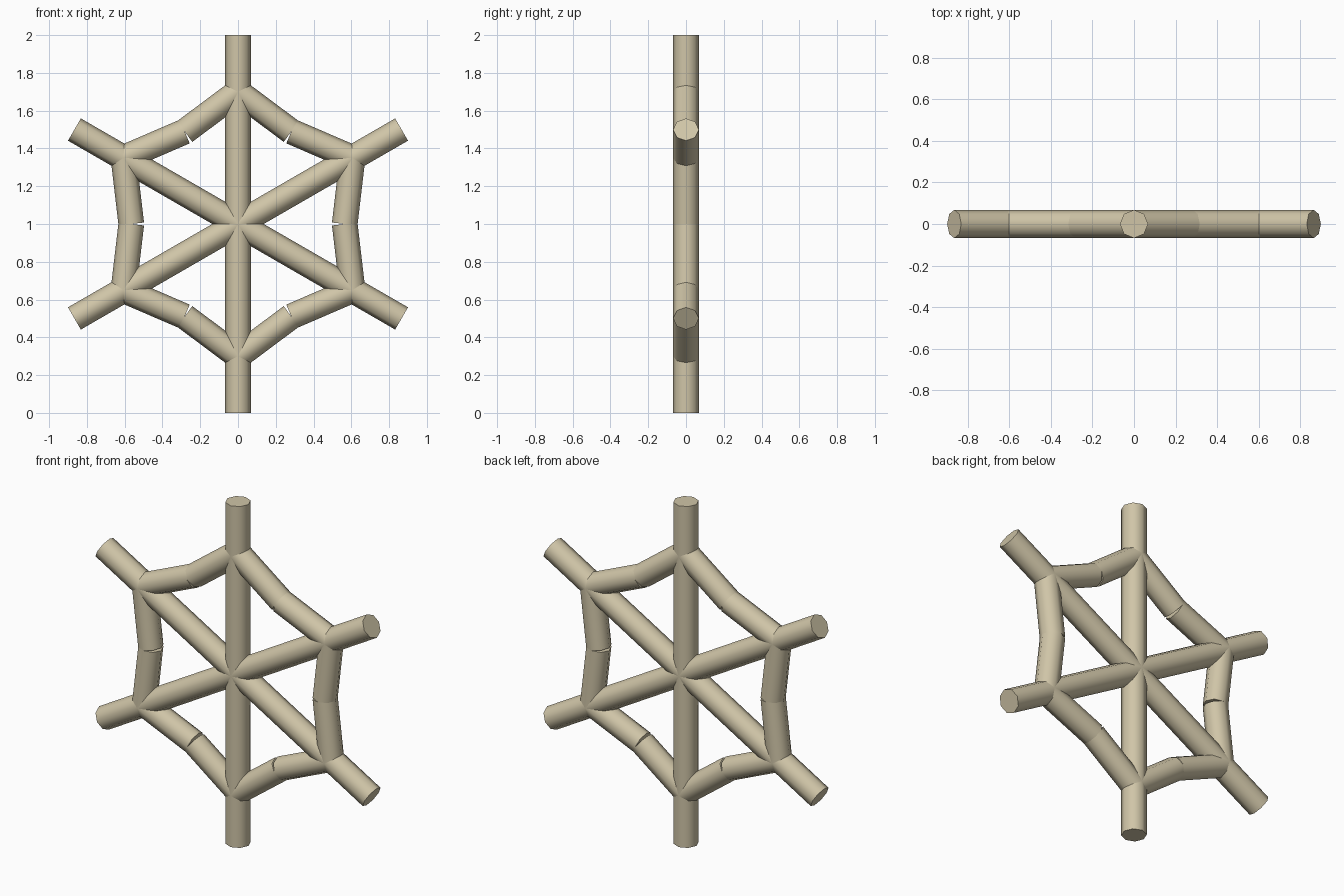
import bpy, math
from mathutils import Vector, Matrix

if "Cube" in bpy.data.objects:
    bpy.data.objects.remove(bpy.data.objects["Cube"])

RADIUS = 0.068      # thickness of every pole
SIDES = 8
HUB = Vector((0, 0, 1))

wood = bpy.data.materials.new("pale_tan")
wood.diffuse_color = (0.63, 0.56, 0.39, 1)
wood.use_nodes = True
wood.node_tree.nodes["Principled BSDF"].inputs["Base Color"].default_value = wood.diffuse_color


def polar(r, degrees):
    a = math.radians(degrees)
    return HUB + Vector((r * math.cos(a), 0, r * math.sin(a)))


def pole(name, start, end):
    """Eight-sided pole between two points, one long edge facing the front."""
    d = (end - start).normalized()
    side = Vector((0, 1, 0)).cross(d)
    rot = Matrix((side, Vector((0, 1, 0)), d)).transposed()
    bpy.ops.mesh.primitive_cylinder_add(vertices=SIDES, radius=RADIUS,
                                        depth=(end - start).length)
    ob = bpy.context.object
    ob.name = name
    ob.data.transform(Matrix.Translation((start + end) / 2) @ rot.to_4x4())
    ob.data.materials.append(wood)
    bpy.ops.object.shade_smooth_by_angle(angle=math.radians(50))


# Three long bars crossing at the hub
for i, angle in enumerate((90, 30, 150)):
    pole(f"cross_bar_{i + 1}", polar(1, angle + 180), polar(1, angle))

# Ring of bent struts: two straight poles per sector, sagging towards the hub
for i in range(6):
    angle = 30 + 60 * i
    middle = polar(0.565, angle + 30)
    pole(f"web_strut_{i + 1}_a", polar(0.7, angle), middle)
    pole(f"web_strut_{i + 1}_b", middle, polar(0.7, angle + 60))
